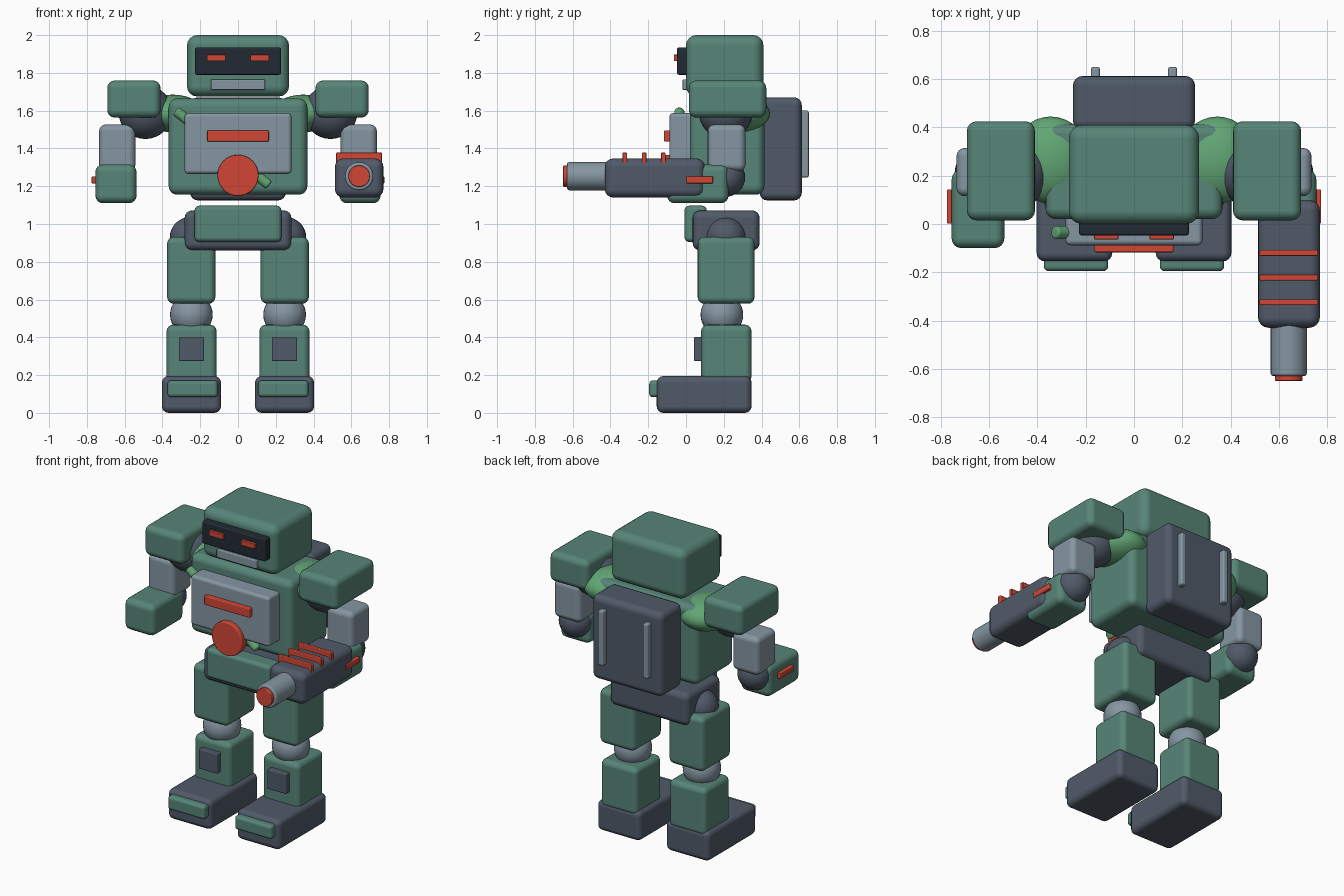
import bpy
import math
from mathutils import Vector

if "Cube" in bpy.data.objects:
    bpy.data.objects.remove(bpy.data.objects["Cube"])


def colour(name, r, g, b):
    m = bpy.data.materials.new(name)
    m.diffuse_color = (r, g, b, 1)
    m.use_nodes = True
    m.node_tree.nodes["Principled BSDF"].inputs["Base Color"].default_value = m.diffuse_color
    return m


GREEN = colour("sea_green", 0.095, 0.235, 0.185)
LEAF = colour("leaf_green", 0.12, 0.38, 0.175)
SLATE = colour("slate", 0.08, 0.102, 0.138)
STEEL = colour("steel", 0.235, 0.305, 0.36)
RED = colour("signal_red", 0.64, 0.062, 0.035)
NAVY = colour("visor_navy", 0.015, 0.023, 0.034)


def finish(name, mat, bevel, segments=4):
    ob = bpy.context.object
    ob.name = name
    ob.data.materials.append(mat)
    bpy.ops.object.shade_smooth_by_angle(angle=math.radians(35))
    if bevel:
        mod = ob.modifiers.new("rounding", 'BEVEL')
        mod.width = bevel
        mod.segments = segments
        mod.limit_method = 'ANGLE'
        mod.harden_normals = True
    return ob


def box(name, mat, x, y, z, bevel=0.01):
    """Rounded box from its (low, high) extent on each axis."""
    bpy.ops.mesh.primitive_cube_add(size=1)
    ob = bpy.context.object
    ob.location = [(a + b) / 2 for a, b in (x, y, z)]
    ob.scale = [abs(b - a) for a, b in (x, y, z)]
    bpy.ops.object.transform_apply(location=False, rotation=False, scale=True)
    return finish(name, mat, bevel)


def ball(name, mat, centre, radii):
    bpy.ops.mesh.primitive_uv_sphere_add(segments=32, ring_count=16, radius=1, location=centre)
    bpy.context.object.scale = radii
    bpy.ops.object.transform_apply(location=False, rotation=False, scale=True)
    return finish(name, mat, 0)


def rod(name, mat, start, end, radius, bevel=0.008):
    a, b = Vector(start), Vector(end)
    bpy.ops.mesh.primitive_cylinder_add(vertices=32, radius=radius, depth=(b - a).length,
                                        location=(a + b) / 2)
    bpy.context.object.rotation_euler = (b - a).to_track_quat('Z', 'Y').to_euler()
    return finish(name, mat, bevel, 2)


def span(s, a, b):
    """Extent on x, mirrored when s is -1."""
    return tuple(sorted((s * a, s * b)))


# Head with visor and mouth
box("head", GREEN, (-0.27, 0.27), (0.0, 0.41), (1.675, 2.0), 0.055)
box("visor", NAVY, (-0.227, 0.227), (-0.047, 0.03), (1.79, 1.935), 0.01)
box("mouth", STEEL, (-0.143, 0.143), (-0.018, 0.03), (1.71, 1.765), 0.006)

# Torso, chest plate and ornaments
box("torso", GREEN, (-0.367, 0.367), (0.02, 0.415), (1.155, 1.665), 0.045)
box("chest_plate", STEEL, (-0.283, 0.283), (-0.088, 0.05), (1.265, 1.587), 0.02)
box("chest_bar", RED, (-0.163, 0.163), (-0.117, -0.06), (1.437, 1.495), 0.006)
rod("chest_disc", RED, (0, -0.118, 1.257), (0, -0.06, 1.257), 0.109)
rod("chest_strap", LEAF, (-0.33, -0.035, 1.60), (0.165, -0.035, 1.205), 0.027, 0.012)

# Backpack
box("backpack", SLATE, (-0.253, 0.253), (0.39, 0.613), (1.125, 1.67), 0.04)

# Pelvis
box("pelvis", SLATE, (-0.283, 0.283), (0.035, 0.39), (0.86, 1.072), 0.04)
box("pelvis_plate", GREEN, (-0.23, 0.23), (-0.008, 0.11), (0.905, 1.097), 0.025)

for s, side in ((-1, "left"), (1, "right")):
    # Face and backpack pairs
    box(f"eye_{side}", RED, span(s, 0.065, 0.165), (-0.064, -0.03), (1.862, 1.897), 0.004)
    box(f"backpack_rail_{side}", STEEL, span(s, 0.141, 0.179), (0.60, 0.65), (1.247, 1.6), 0.01)

    # Shoulders and arms
    ball(f"collar_{side}", LEAF, (s * 0.345, 0.265, 1.585), (0.165, 0.18, 0.1))
    ball(f"shoulder_joint_{side}", SLATE, (s * 0.49, 0.21, 1.592), (0.142, 0.142, 0.142))
    box(f"shoulder_pad_{side}", GREEN, span(s, 0.41, 0.692), (0.015, 0.425), (1.563, 1.76), 0.04)
    box(f"upper_arm_{side}", STEEL, span(s, 0.543, 0.735), (0.115, 0.315), (1.28, 1.527), 0.035)
    ball(f"elbow_{side}", SLATE, (s * 0.64, 0.21, 1.247), (0.103, 0.103, 0.103))
    box(f"forearm_{side}", GREEN, span(s, 0.537, 0.755), (-0.1, 0.225), (1.11, 1.315), 0.04)
    box(f"forearm_marker_{side}", RED, span(s, 0.73, 0.775), (0.002, 0.143), (1.215, 1.252), 0.005)

    # Legs
    ball(f"hip_joint_{side}", SLATE, (s * 0.255, 0.212, 0.93), (0.106, 0.106, 0.106))
    box(f"thigh_{side}", GREEN, span(s, 0.12, 0.375), (0.062, 0.363), (0.578, 0.932), 0.035)
    ball(f"knee_{side}", STEEL, (s * 0.247, 0.19, 0.52), (0.113, 0.113, 0.113))
    box(f"shin_{side}", GREEN, span(s, 0.113, 0.378), (0.08, 0.347), (0.16, 0.467), 0.035)
    box(f"shin_panel_{side}", SLATE, span(s, 0.18, 0.313), (0.042, 0.1), (0.275, 0.402), 0.006)
    box(f"foot_{side}", SLATE, span(s, 0.09, 0.403), (-0.155, 0.347), (0.0, 0.195), 0.035)
    box(f"toe_cap_{side}", GREEN, span(s, 0.107, 0.373), (-0.195, -0.1), (0.083, 0.172), 0.02)

# Arm cannon
box("cannon_body", SLATE, (0.513, 0.77), (-0.43, 0.1), (1.14, 1.347), 0.045)
for i, y in enumerate((-0.12, -0.222, -0.324)):
    box(f"cannon_rib_{i + 1}", RED, (0.52, 0.762), (y - 0.012, y + 0.012), (1.32, 1.378), 0.005)
rod("cannon_barrel", STEEL, (0.641, -0.63, 1.253), (0.641, -0.38, 1.253), 0.075, 0.012)
rod("cannon_muzzle", RED, (0.641, -0.65, 1.253), (0.641, -0.6, 1.253), 0.057, 0.005)
